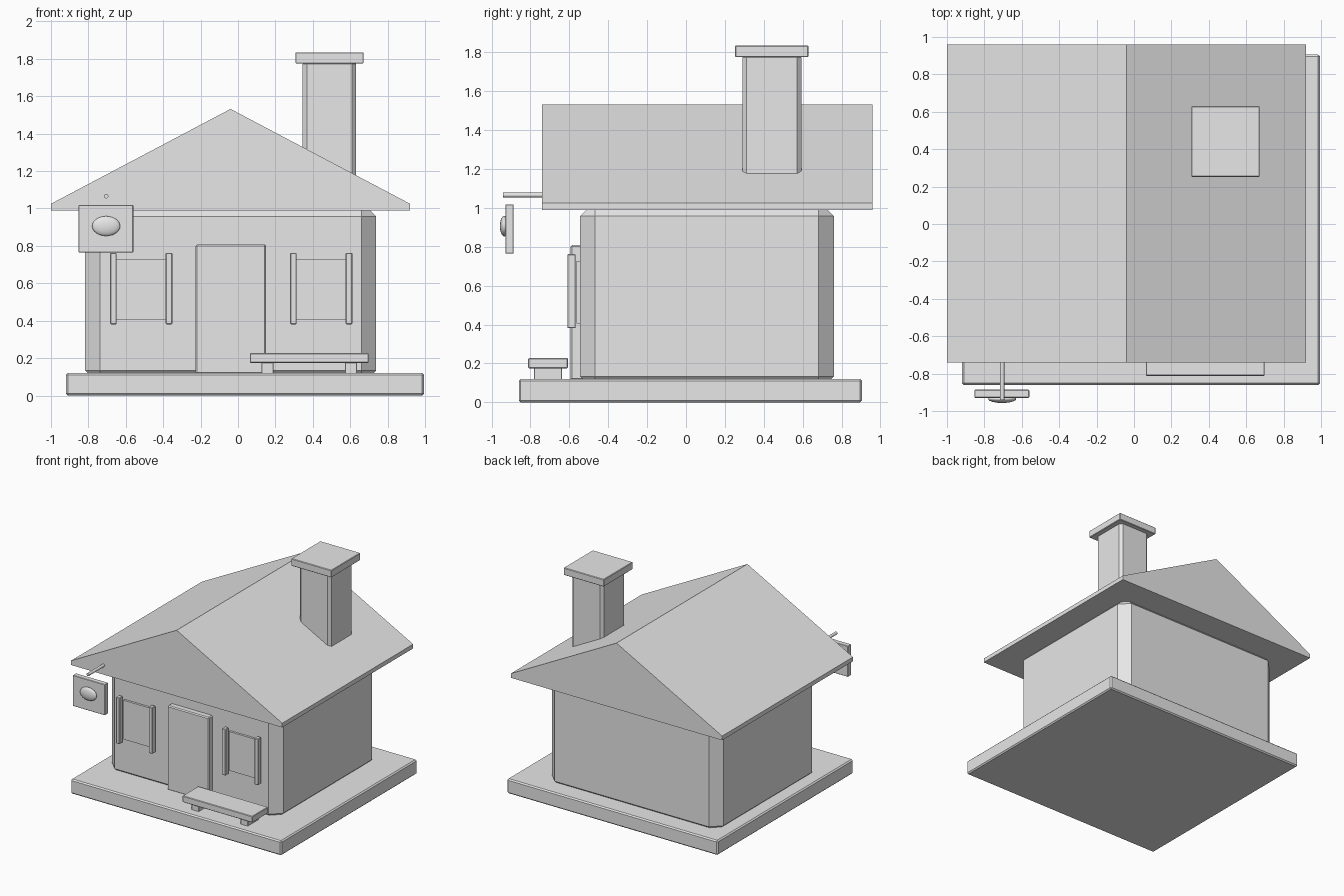
import bpy, bmesh, math

if "Cube" in bpy.data.objects:
    bpy.data.objects.remove(bpy.data.objects["Cube"])

grey = bpy.data.materials.new("plain grey")
grey.diffuse_color = (0.8, 0.8, 0.8, 1)
grey.use_nodes = True
grey.node_tree.nodes["Principled BSDF"].inputs["Base Color"].default_value = grey.diffuse_color


def finish(bm, name):
    mesh = bpy.data.meshes.new(name)
    bmesh.ops.recalc_face_normals(bm, faces=bm.faces)
    bm.to_mesh(mesh)
    bm.free()
    mesh.materials.append(grey)
    ob = bpy.data.objects.new(name, mesh)
    bpy.context.collection.objects.link(ob)
    return ob


def box(name, x, y, z, bevel=0.0):
    """Box spanning the given (min, max) ranges, with chamfered edges."""
    bm = bmesh.new()
    bmesh.ops.create_cube(bm, size=1)
    for v in bm.verts:
        for i, (lo, hi) in enumerate((x, y, z)):
            v.co[i] = lo if v.co[i] < 0 else hi
    ob = finish(bm, name)
    if bevel:
        mod = ob.modifiers.new("chamfer", 'BEVEL')
        mod.width = bevel
        mod.segments = 1
    return ob


# Ground slab and house body
box("base_slab", (-0.92, 0.995), (-0.86, 0.905), (0, 0.12), 0.01)
box("walls", (-0.817, 0.739), (-0.545, 0.76), (0.055, 1.035), 0.078)

# Solid gable roof: five-sided profile extruded along y
bm = bmesh.new()
profile = [(-1, 0.99), (0.92, 0.99), (0.92, 1.025), (-0.04, 1.532), (-1, 1.025)]
face = bm.faces.new([bm.verts.new((x, -0.74, z)) for x, z in profile])
ext = bmesh.ops.extrude_face_region(bm, geom=[face])
bmesh.ops.translate(bm, vec=(0, 1.7, 0),
                    verts=[g for g in ext["geom"] if isinstance(g, bmesh.types.BMVert)])
finish(bm, "roof")

# Chimney
box("chimney", (0.346, 0.632), (0.29, 0.593), (1.1, 1.795), 0.022)
box("chimney_cap", (0.307, 0.672), (0.252, 0.63), (1.775, 1.835), 0.004)

# Door
box("door", (-0.226, 0.151), (-0.595, -0.53), (0.115, 0.808), 0.008)

# Windows, each framed by two shutters
for side, cx in (("left", -0.5175), ("right", 0.445)):
    box(f"{side}_window", (cx - 0.131, cx + 0.131), (-0.563, -0.53), (0.406, 0.727))
    for i, s in enumerate((-1, 1)):
        a, b = sorted((cx + s * 0.131, cx + s * 0.166))
        box(f"{side}_window_shutter_{i + 1}", (a, b), (-0.61, -0.568), (0.381, 0.762), 0.004)

# Bench
box("bench_seat", (0.063, 0.699), (-0.812, -0.607), (0.175, 0.227), 0.004)
for i, cx in enumerate((0.158, 0.604)):
    box(f"bench_leg_{i + 1}", (cx - 0.033, cx + 0.033), (-0.783, -0.638), (0.115, 0.18), 0.003)

# Hanging sign: board, oval emblem and support rod
box("sign_board", (-0.852, -0.56), (-0.929, -0.886), (0.765, 1.018), 0.003)

bpy.ops.mesh.primitive_uv_sphere_add(segments=24, ring_count=12, radius=1,
                                     location=(-0.705, -0.935, 0.906))
emblem = bpy.context.object
emblem.name = "sign_emblem"
emblem.scale = (0.075, 0.022, 0.053)
emblem.data.materials.append(grey)
bpy.ops.object.shade_smooth()

bpy.ops.mesh.primitive_cylinder_add(vertices=16, radius=0.012, depth=0.3,
                                    location=(-0.705, -0.792, 1.066),
                                    rotation=(math.pi / 2, 0, 0))
rod = bpy.context.object
rod.name = "sign_rod"
rod.data.materials.append(grey)
bpy.ops.object.shade_smooth_by_angle()
